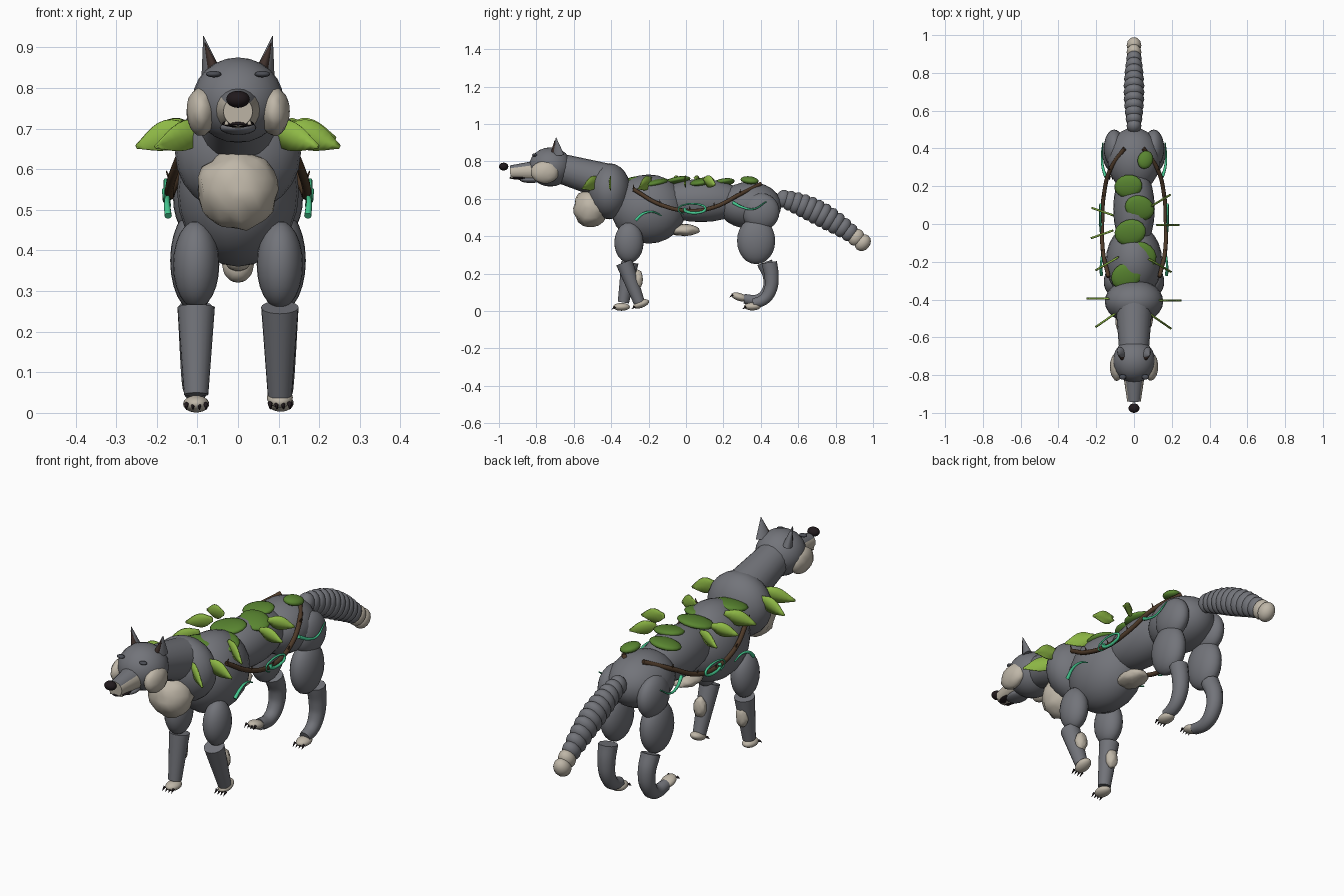
import bpy, bmesh, math, random
from mathutils import Vector, Matrix, Euler

if "Cube" in bpy.data.objects:
    bpy.data.objects.remove(bpy.data.objects["Cube"])
random.seed(4)


def material(name, r, g, b):
    m = bpy.data.materials.new(name)
    m.use_nodes = True
    m.diffuse_color = (r, g, b, 1)
    bsdf = m.node_tree.nodes["Principled BSDF"]
    bsdf.inputs["Base Color"].default_value = (r, g, b, 1)
    bsdf.inputs["Roughness"].default_value = 0.8
    return m


FUR = material("grey fur", 0.17, 0.175, 0.195)
CREAM = material("cream fur", 0.52, 0.47, 0.39)
BLACK = material("nose black", 0.015, 0.01, 0.012)
LID = material("dark eyelid", 0.07, 0.075, 0.09)
EAR = material("inner ear brown", 0.05, 0.03, 0.025)
VINE = material("vine brown", 0.075, 0.042, 0.022)
LIGHT = material("light leaf green", 0.27, 0.48, 0.06)
DARK = material("dark leaf green", 0.10, 0.235, 0.03)
TEAL = material("tendril teal", 0.06, 0.58, 0.28)


def finish(name, bm, mats, smooth=True):
    me = bpy.data.meshes.new(name)
    for f in bm.faces:
        f.smooth = smooth
    bm.to_mesh(me)
    bm.free()
    for m in mats:
        me.materials.append(m)
    ob = bpy.data.objects.new(name, me)
    bpy.context.collection.objects.link(ob)
    return ob


def blob(name, loc, radii, mat, rot=(0, 0, 0), segs=24):
    bm = bmesh.new()
    bmesh.ops.create_uvsphere(bm, u_segments=segs, v_segments=segs // 2, radius=1)
    m = Matrix.LocRotScale(Vector(loc), Euler(rot), Vector(radii))
    bmesh.ops.transform(bm, matrix=m, verts=bm.verts)
    return finish(name, bm, [mat])


def tuft(name, loc, radii, mat, rough=0.06):
    bm = bmesh.new()
    bmesh.ops.create_icosphere(bm, subdivisions=3, radius=1)
    for v in bm.verts:
        v.co *= 1 + random.uniform(-rough, rough)
    bmesh.ops.transform(bm, matrix=Matrix.LocRotScale(Vector(loc), None, Vector(radii)), verts=bm.verts)
    return finish(name, bm, [mat])


def cone(name, a, b, ra, rb, mats, squash=1.0, segs=20, rule=None):
    a, b = Vector(a), Vector(b)
    bm = bmesh.new()
    bmesh.ops.create_cone(bm, cap_ends=True, segments=segs, radius1=ra, radius2=rb, depth=(b - a).length)
    m = Matrix.LocRotScale((a + b) / 2, (b - a).to_track_quat('Z', 'Y'), Vector((1, squash, 1)))
    bmesh.ops.transform(bm, matrix=m, verts=bm.verts)
    bm.normal_update()
    for f in bm.faces:
        f.material_index = int(bool(rule and rule(f.normal)))
    ob = finish(name, bm, mats)
    for p in ob.data.polygons:
        p.use_smooth = len(p.vertices) <= 4
    return ob


def tube(name, pts, radii, mat):
    cu = bpy.data.curves.new(name, 'CURVE')
    cu.dimensions = '3D'
    cu.bevel_depth = 1
    cu.bevel_resolution = 3
    cu.resolution_u = 6
    cu.use_fill_caps = True
    sp = cu.splines.new('BEZIER')
    sp.bezier_points.add(len(pts) - 1)
    for i, (bp, p) in enumerate(zip(sp.bezier_points, pts)):
        bp.co = p
        bp.handle_left_type = bp.handle_right_type = 'AUTO'
        bp.radius = radii[0] + (radii[1] - radii[0]) * i / (len(pts) - 1)
    cu.materials.append(mat)
    ob = bpy.data.objects.new(name, cu)
    bpy.context.collection.objects.link(ob)
    return ob


def leaf(name, a, b, width, mat):
    # pointed upright blade with a shallow fold along the midrib
    a, b = Vector(a), Vector(b)
    axis = (b - a).normalized()
    face = axis.cross(Vector((0, 0, 1))).normalized()
    side = face.cross(axis)
    bm = bmesh.new()
    rows = []
    for i in range(9):
        t = i / 8
        w = width * math.sin(math.pi * max(0.06, min(t, 0.985)) ** 0.8)
        c = a.lerp(b, t)
        rows.append([bm.verts.new(c + side * w * k + face * 0.006 * (1 - abs(k))) for k in (-1, 0, 1)])
    for r, q in zip(rows, rows[1:]):
        for k in (0, 1):
            bm.faces.new((r[k], r[k + 1], q[k + 1], q[k]))
    ob = finish(name, bm, [mat])
    mod = ob.modifiers.new("thickness", 'SOLIDIFY')
    mod.thickness = 0.005


# torso
blob("mane", (0, -0.41, 0.64), (0.155, 0.115, 0.15), FUR)
blob("chest", (0, -0.2, 0.545), (0.15, 0.2, 0.185), FUR)
blob("waist", (0, 0.08, 0.59), (0.11, 0.24, 0.115), FUR)
blob("hips", (0, 0.34, 0.565), (0.14, 0.17, 0.125), FUR)
tuft("chest_fluff", (0, -0.51, 0.55), (0.1, 0.092, 0.1), CREAM)
tuft("belly_patch", (0, -0.01, 0.433), (0.06, 0.085, 0.032), CREAM)
cone("neck", (0, -0.42, 0.69), (0, -0.68, 0.765), 0.098, 0.078, [FUR])

# head
blob("head", (0, -0.725, 0.77), (0.112, 0.115, 0.105), FUR)
cone("muzzle", (0, -0.79, 0.748), (0, -0.94, 0.742), 0.058, 0.036, [FUR, CREAM], rule=lambda n: n.z < 0.45)
blob("mouth", (0, -0.89, 0.712), (0.04, 0.055, 0.009), BLACK)
blob("lower_jaw", (0, -0.83, 0.702), (0.045, 0.06, 0.018), FUR)
blob("nose", (0, -0.975, 0.772), (0.029, 0.025, 0.021), BLACK)
for s, side in ((1, "left"), (-1, "right")):
    tuft("cheek_" + side, (s * 0.09, -0.755, 0.742), (0.037, 0.075, 0.06), CREAM, 0.03)
    blob("eyelid_" + side, (s * 0.06, -0.81, 0.834), (0.019, 0.014, 0.008), LID, segs=16)
    cone("ear_" + side, (s * 0.065, -0.685, 0.835), (s * 0.085, -0.695, 0.928), 0.036, 0.001, [FUR], 0.6)
    cone("inner_ear_" + side, (s * 0.06, -0.7, 0.845), (s * 0.082, -0.702, 0.912), 0.024, 0.001, [EAR], 0.65)
    cone("fang_" + side, (s * 0.028, -0.93, 0.71), (s * 0.028, -0.935, 0.73), 0.006, 0.001, [CREAM], segs=8)


# legs: each pair is mid-stride
def paw(name, x, y, z, tilt):
    blob(name, (x, y, z), (0.032, 0.045, 0.021), CREAM, (tilt, 0, 0))
    drop = 0.042 * math.sin(tilt)
    for i in range(4):
        cx = x + (i - 1.5) * 0.016
        cone(name + "_claw", (cx, y - 0.034, z - drop), (cx, y - 0.052, z - drop - 0.014),
             0.006, 0.001, [BLACK], segs=8)


for s, side in ((1, "left"), (-1, "right")):
    x = s * 0.103
    blob("front_upper_leg_" + side, (x, -0.305, 0.365), (0.057, 0.078, 0.108), FUR)
    blob("thigh_" + side, (s * 0.107, 0.375, 0.375), (0.06, 0.102, 0.125), FUR)
    blob("hip_joint_" + side, (s * 0.105, 0.4, 0.53), (0.055, 0.1, 0.1), FUR)

for s, side, top, foot, tilt in ((1, "left", -0.33, -0.25, 0.35), (-1, "right", -0.3, -0.335, 0.0)):
    x = s * 0.103
    cone("front_shin_" + side, (x, top, 0.26), (x, foot, 0.045), 0.046, 0.03, [FUR])
    paw("front_paw_" + side, x, foot + 0.01 * s, 0.038 if s > 0 else 0.022, tilt)
    tuft("shin_fluff_" + side, (x, (top + foot) / 2 + 0.035, 0.17), (0.03, 0.025, 0.05), CREAM, 0.08)

hock_left = [(0.445, 0.26), (0.458, 0.18), (0.45, 0.11), (0.415, 0.06), (0.36, 0.04)]
hock_right = [(0.42, 0.26), (0.45, 0.18), (0.435, 0.1), (0.385, 0.06), (0.31, 0.065)]
for s, side, path, foot in ((1, "left", hock_left, (0.355, 0.024)), (-1, "right", hock_right, (0.285, 0.075))):
    tube("hind_shin_" + side, [(s * 0.105, y, z) for y, z in path], (0.044, 0.027), FUR)
    paw("hind_paw_" + side, s * 0.105, foot[0], foot[1], 0.0 if s > 0 else -0.3)

# tail of overlapping beads with a pale tip
BEADS = 13
for i in range(BEADS):
    t = i / (BEADS - 1)
    r = 0.048 + 0.02 * math.sin(math.pi * min(1, t * 1.15))
    blob("tail_bead", (0, 0.52 + 0.425 * t, 0.6 - 0.12 * t - 0.115 * t * t),
         (r * 0.82, 0.04, r), CREAM if i > BEADS - 3 else FUR, (-0.25 - 0.45 * t, 0, 0), 16)

# thorny vines and curling tendrils on both flanks
vine = [(0.05, 0.4, 0.68), (0.125, 0.29, 0.625), (0.16, 0.15, 0.555), (0.168, 0.02, 0.535),
        (0.165, -0.14, 0.57), (0.135, -0.28, 0.65)]
front_curl = [(0.172, -0.27, 0.485), (0.175, -0.23, 0.52), (0.172, -0.18, 0.53), (0.168, -0.13, 0.51)]
rear_curl = [(0.15, 0.25, 0.58), (0.165, 0.3, 0.555), (0.17, 0.36, 0.545), (0.165, 0.43, 0.585)]
spiral = []
for i in range(13):
    a = math.pi * (0.9 + i * 0.2)
    r = 0.045 + 0.0035 * i
    spiral.append((0.178, 0.04 + r * math.cos(a), 0.545 + r * 0.38 * math.sin(a)))


def mirror(pts, s):
    return [(p[0] * s, p[1], p[2]) for p in pts]


for s, side in ((1, "left"), (-1, "right")):
    tube("vine_" + side, mirror(vine, s), (0.011, 0.011), VINE)
    for n, pts in (("front", front_curl), ("middle", spiral), ("rear", rear_curl)):
        tube(n + "_tendril_" + side, mirror(pts, s), (0.009, 0.003), TEAL)
    for x, y, z in mirror(vine[1:], s):
        cone("thorn", (x, y, z), (x + s * 0.012, y, z + 0.026), 0.006, 0.001, [VINE], segs=8)

# upright leaves along the shoulders: root and tip in plan, flank by flank
for s in (1, -1):
    for x0, y0, x1, y1 in ((0.07, -0.46, 0.2, -0.55), (0.12, -0.4, 0.25, -0.4), (0.08, -0.18, 0.2, -0.25)):
        leaf("shoulder_leaf", (s * x0, y0, 0.705), (s * x1, y1, 0.655), 0.036, LIGHT)
for x0, y0, x1, y1 in ((0.12, 0, 0.24, 0), (0.09, 0.1, 0.19, 0.16),
                       (-0.11, -0.04, -0.225, -0.08), (-0.11, 0.04, -0.225, 0.08)):
    leaf("side_leaf", (x0, y0, 0.705), (x1, y1, 0.675), 0.032, LIGHT)

# broad leaves lying on the back
for x, y, r, turn in ((0.06, 0.34, 0.05, 1.2), (-0.03, 0.2, 0.075, 0.2), (0.03, 0.085, 0.08, -0.4),
                      (-0.02, -0.045, 0.085, 0.3), (0.045, -0.165, 0.08, -0.7), (-0.04, -0.275, 0.085, 0.5)):
    blob("back_leaf", (x, y, 0.692 + 0.008 * math.cos(y * 20)), (r, r * 0.82, 0.02), DARK,
         (0.12, 0.15 * (1 if x > 0 else -1), turn), 16)
